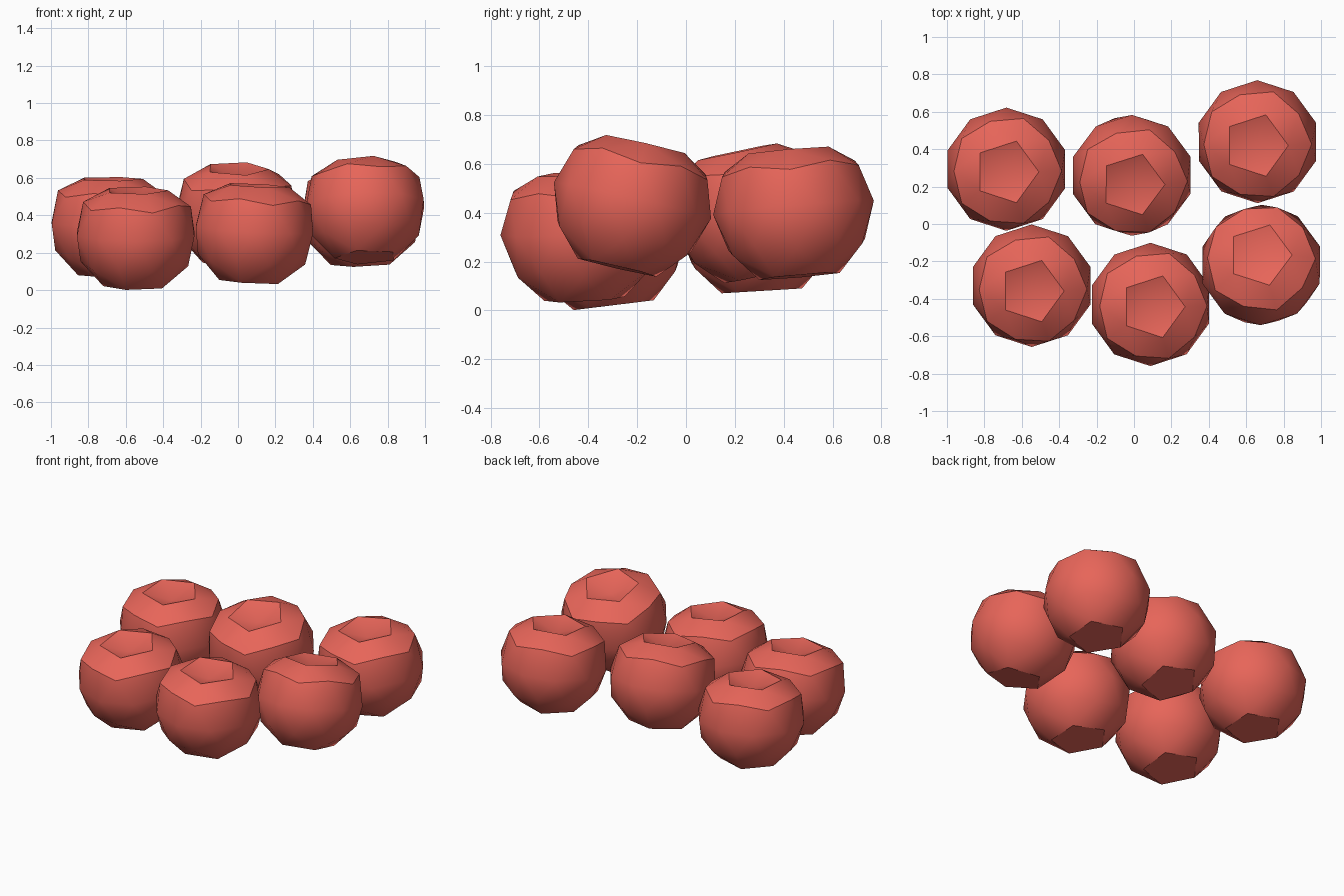
import bpy
from math import radians

if "Cube" in bpy.data.objects:
    bpy.data.objects.remove(bpy.data.objects["Cube"])

R = 0.33           # berry radius
RIM_Z = 0.235      # lowered rim of the stem dimple
PIT_Z = 0.175      # bottom of the dimple
BASE_Z = -0.851 * R

mat = bpy.data.materials.new("berry_red")
mat.diffuse_color = (0.8, 0.13, 0.1, 1)
mat.use_nodes = True
mat.node_tree.nodes["Principled BSDF"].inputs["Base Color"].default_value = mat.diffuse_color

# name, centre, tilt about x and y in degrees
BERRIES = [
    ("berry_back_left",    (-0.682,  0.293, 0.36),   3.5, 0),
    ("berry_front_left",   (-0.547, -0.330, 0.30),   7,   0),
    ("berry_back_middle",  (-0.012,  0.260, 0.42),  12,   1),
    ("berry_front_middle", ( 0.088, -0.430, 0.325),  3,   3),
    ("berry_back_right",   ( 0.660,  0.440, 0.42),   5,  -2),
    ("berry_front_right",  ( 0.680, -0.219, 0.45), -13,  -2),
]


def make_berry(name, centre, tilt_x, tilt_y):
    bpy.ops.mesh.primitive_ico_sphere_add(
        subdivisions=2, radius=R, location=centre,
        rotation=(radians(tilt_x), radians(tilt_y), 0))
    ob = bpy.context.object
    ob.name = name
    # dimple at the top, flat base at the bottom
    for v in ob.data.vertices:
        if v.co.z > 0.95 * R:
            v.co.z = PIT_Z
        elif v.co.z > 0.8 * R:
            v.co.z = RIM_Z
        elif v.co.z < -0.95 * R:
            v.co.z = BASE_Z
    ob.data.materials.append(mat)
    bpy.ops.object.shade_smooth_by_angle(angle=radians(30))


for berry in BERRIES:
    make_berry(*berry)
